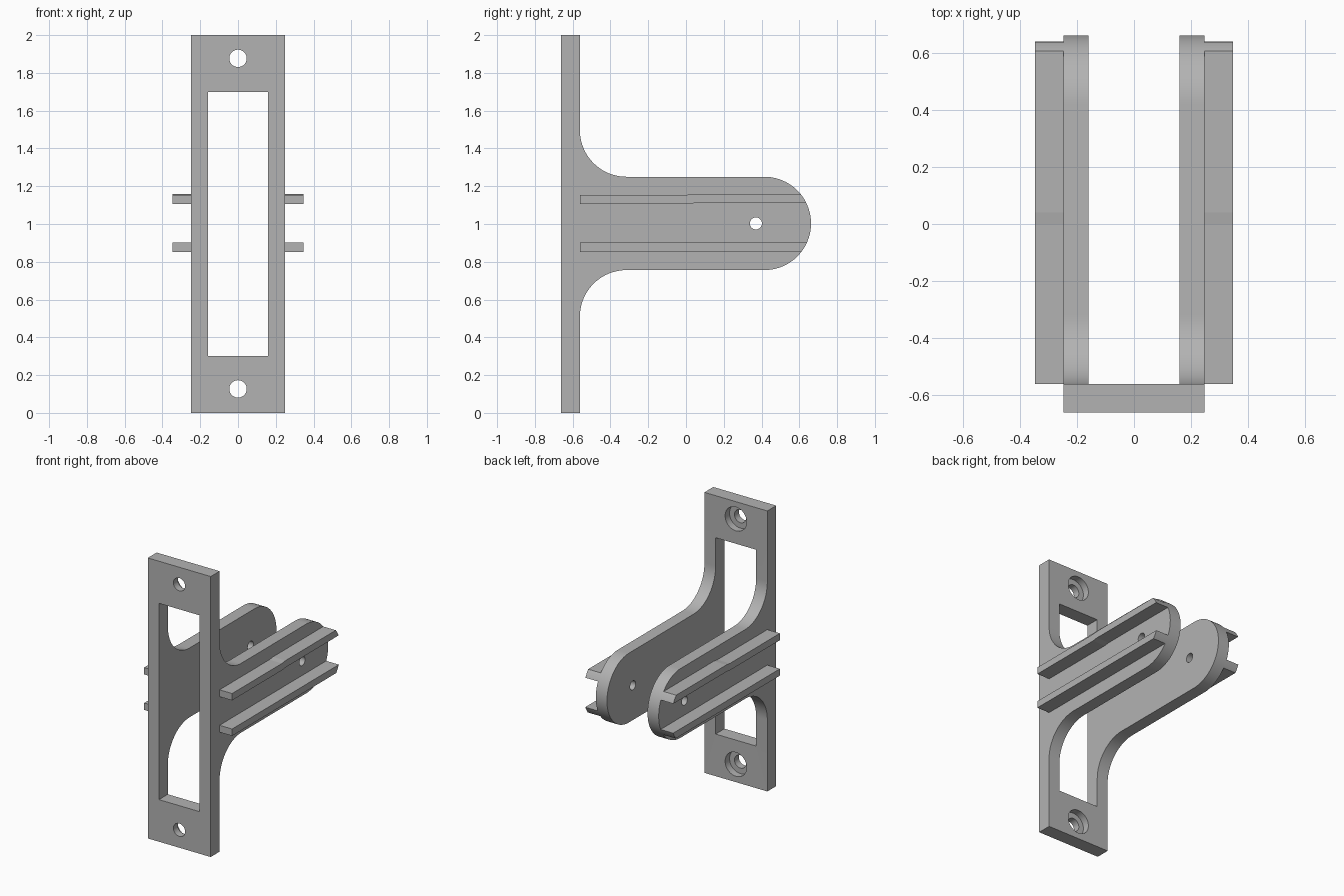
import bpy
import bmesh
from math import cos, sin, pi, radians, sqrt
from mathutils import Matrix, Vector

cube = bpy.data.objects.get("Cube")
if cube:
    bpy.data.objects.remove(cube)

grey = bpy.data.materials.new("matte_grey")
grey.use_nodes = True
grey.diffuse_color = (0.45, 0.45, 0.45, 1)
grey.node_tree.nodes["Principled BSDF"].inputs["Base Color"].default_value = grey.diffuse_color

HALF_W, GAP, RAIL_OUT = 0.248, 0.16, 0.347
FRONT, BACK, TIP = -0.662, -0.562, 0.662
MID, R = 1.003, 0.247
TIP_Y = TIP - R


def add_object(name, bm):
    bmesh.ops.recalc_face_normals(bm, faces=bm.faces[:])
    mesh = bpy.data.meshes.new(name)
    bm.to_mesh(mesh)
    bm.free()
    mesh.materials.append(grey)
    obj = bpy.data.objects.new(name, mesh)
    bpy.context.collection.objects.link(obj)
    return obj


def extrude_profile(name, points, x0, x1):
    """Extrude a (y, z) outline along x."""
    bm = bmesh.new()
    face = bm.faces.new([bm.verts.new((x0, y, z)) for y, z in points])
    moved = bmesh.ops.extrude_face_region(bm, geom=[face])["geom"]
    verts = [v for v in moved if isinstance(v, bmesh.types.BMVert)]
    bmesh.ops.translate(bm, verts=verts, vec=(x1 - x0, 0, 0))
    return add_object(name, bm)


def cylinder(name, centre, radius, depth, axis):
    bm = bmesh.new()
    turn = Matrix.Rotation(pi / 2, 4, "Y" if axis == "X" else "X")
    bmesh.ops.create_cone(bm, cap_ends=True, segments=40, radius1=radius, radius2=radius,
                          depth=depth, matrix=Matrix.Translation(Vector(centre)) @ turn)
    return add_object(name, bm)


def arc(y, z, radius, start, end, steps=20):
    angles = [radians(start + (end - start) * i / steps) for i in range(steps + 1)]
    return [(y + radius * cos(a), z + radius * sin(a)) for a in angles]


def activate(obj):
    bpy.ops.object.select_all(action="DESELECT")
    obj.select_set(True)
    bpy.context.view_layer.objects.active = obj


def cut(obj, cutter):
    activate(obj)
    mod = obj.modifiers.new("cut", "BOOLEAN")
    mod.operation, mod.solver, mod.object = "DIFFERENCE", "EXACT", cutter
    bpy.ops.object.modifier_apply(modifier=mod.name)
    bpy.data.objects.remove(cutter)


# Face plate and arms share one side outline
outline = [(FRONT, 0), (BACK, 0)]
outline += arc(BACK + R, MID - 2 * R, R, 180, 90)
outline += arc(TIP_Y, MID, R, -90, 90, 40)
outline += arc(BACK + R, MID + 2 * R, R, 270, 180)
outline += [(BACK, 2), (FRONT, 2)]
body = extrude_profile("mounting_bracket", outline, -HALF_W, HALF_W)

# Window through the plate, which also separates the two arms
window = [(-1, 0.3), (1, 0.3), (1, 1.7), (-1, 1.7)]
cut(body, extrude_profile("window_cutter", window, -GAP, GAP))

# Counterbored screw holes and the cross pin hole
for z in (0.127, 1.877):
    cut(body, cylinder("screw_cutter", (0, FRONT, z), 0.046, 0.5, "Y"))
    cut(body, cylinder("counterbore_cutter", (0, BACK, z), 0.085, 0.1, "Y"))
cut(body, cylinder("pin_cutter", (0, 0.37, MID), 0.032, 1, "X"))
activate(body)
bpy.ops.object.shade_smooth_by_angle(angle=radians(30))


# Guide rails, trimmed to the rounded arm tip
def rail_outline(bottom, top, step):
    def end(z):
        return TIP_Y + sqrt(R * R - (z - MID) ** 2)
    lo, hi = bottom + step, top + step
    tip = [(end(lo + (hi - lo) * i / 4), lo + (hi - lo) * i / 4) for i in range(5)]
    points = [(BACK, bottom)]
    if step:
        points += [(0, bottom), (0.04, lo)]
    points += tip
    if step:
        points += [(0.04, hi), (0, top)]
    return points + [(BACK, top)]


for side, sign in (("left", 1), ("right", -1)):
    for level, bottom, top, step in (("lower", 0.852, 0.901, 0), ("upper", 1.105, 1.154, 0.005)):
        extrude_profile(f"{side}_{level}_rail", rail_outline(bottom, top, step),
                        sign * HALF_W, sign * RAIL_OUT)
